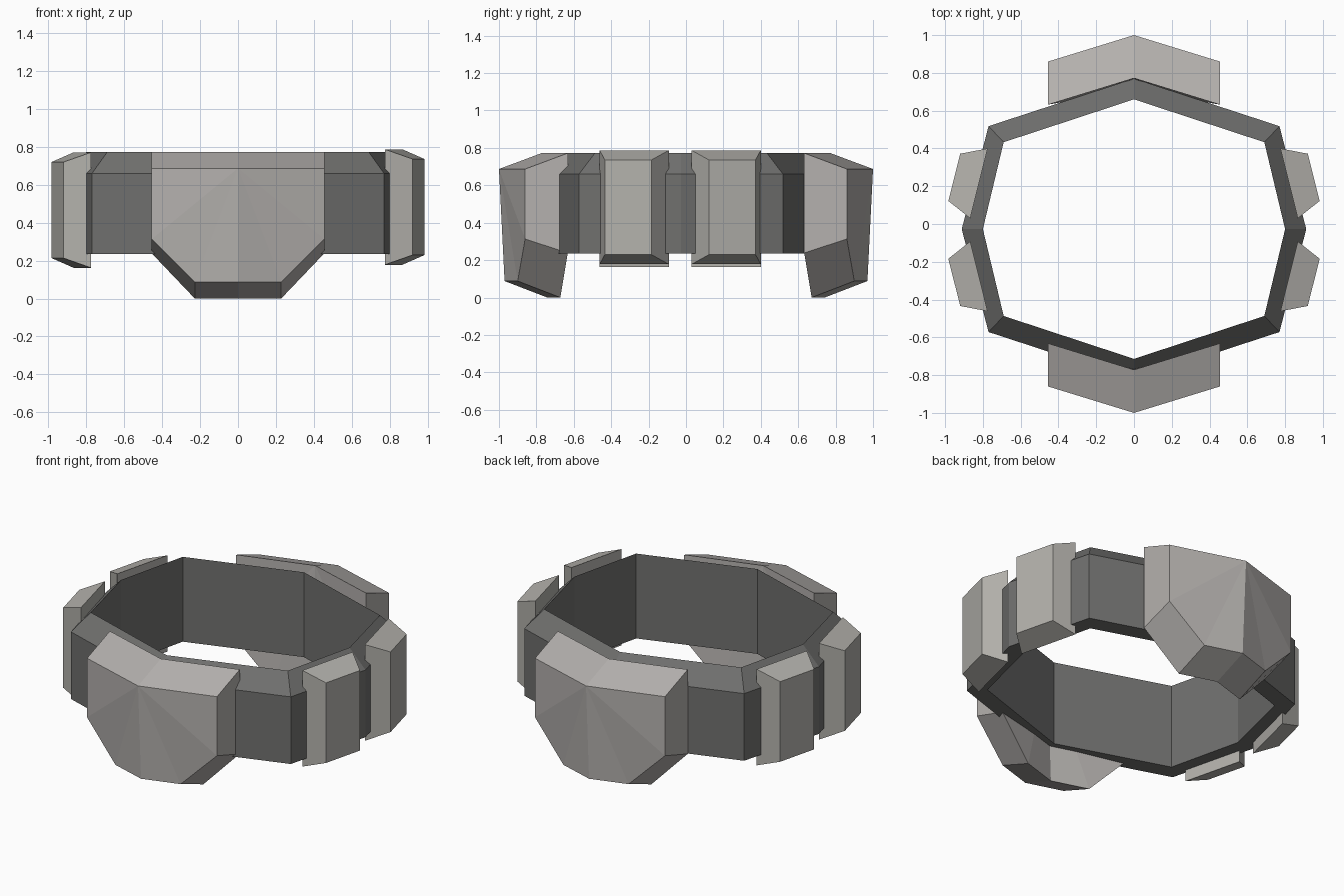
import bpy, bmesh

if "Cube" in bpy.data.objects:
    bpy.data.objects.remove(bpy.data.objects["Cube"])


def make_material(name, colour):
    mat = bpy.data.materials.new(name)
    mat.diffuse_color = (*colour, 1)
    mat.use_nodes = True
    mat.node_tree.nodes["Principled BSDF"].inputs["Base Color"].default_value = mat.diffuse_color
    return mat


DARK = make_material("dark_leather", (0.16, 0.16, 0.155))
PLATE = make_material("plate_grey", (0.46, 0.44, 0.425))
POUCH = make_material("pouch_grey", (0.45, 0.44, 0.41))


def make_mesh(name, points, faces, mat):
    mesh = bpy.data.meshes.new(name)
    bm = bmesh.new()
    vs = [bm.verts.new(p) for p in points]
    for f in faces:
        bm.faces.new([vs[i] for i in f])
    bmesh.ops.recalc_face_normals(bm, faces=bm.faces)
    bm.to_mesh(mesh)
    bm.free()
    mesh.materials.append(mat)
    obj = bpy.data.objects.new(name, mesh)
    bpy.context.collection.objects.link(obj)
    return obj


def slab(name, inner, outer, mat):
    """Closed solid between two outlines, caps fanned from the first point."""
    n = len(inner)
    faces = [(i, (i + 1) % n, n + (i + 1) % n, n + i) for i in range(n)]
    for base in (0, n):
        faces += [(base, base + i, base + i + 1) for i in range(1, n - 1)]
    return make_mesh(name, inner + outer, faces, mat)


# Belt: eight-sided ring with a top edge sloping up to the inside
CY = -0.027


def octagon(end, corner_x, corner_y, side, z):
    quarter = [(0, end), (corner_x, corner_y), (side, 0), (corner_x, -corner_y),
               (0, -end), (-corner_x, -corner_y), (-side, 0), (-corner_x, corner_y)]
    return [(x, y + CY, z) for x, y in quarter]


out_size, in_size = (0.797, 0.77, 0.545, 0.912), (0.687, 0.69, 0.46, 0.80)
rings = [octagon(*out_size, 0.235), octagon(*out_size, 0.66),
         octagon(*in_size, 0.772), octagon(*in_size, 0.235)]
belt_faces = []
for r in range(4):
    for i in range(8):
        j, s = (i + 1) % 8, (r + 1) % 4
        belt_faces.append((r * 8 + i, r * 8 + j, s * 8 + j, s * 8 + i))
make_mesh("belt_ring", sum(rings, []), belt_faces, DARK)


# Front and back plates: pointed outwards along the centre line
def plate_outline(half, side):
    """half runs from the top centre to the bottom centre."""
    pts = half + [(-x, y, z) for x, y, z in half[-2:0:-1]]
    return [(x, y * side, z) for x, y, z in pts]


plate_in = [(0, 0.772, 0.772), (0.455, 0.632, 0.772), (0.455, 0.632, 0.238),
            (0.228, 0.672, 0.0), (0, 0.742, 0.0)]
plate_out = [(0, 1.0, 0.687), (0.455, 0.86, 0.687), (0.455, 0.86, 0.313),
             (0.228, 0.90, 0.088), (0, 0.97, 0.088)]
for name, side in (("front_plate", -1), ("back_plate", 1)):
    slab(name, plate_outline(plate_in, side), plate_outline(plate_out, side), PLATE)


# Side pouches: bevelled boxes, two on each side of the belt
def pouch_outline(p, q, low, high, sx, sy):
    pts = [(*p, low), (*q, low), (*q, high), (*p, high)]
    drop = 0.004 if sx > 0 else -0.012
    # the front pouches sit slightly further forward
    shift = -0.008 if sy < 0 else 0
    return [(x * sx, CY + (y - CY) * sy + shift, z + drop) for x, y, z in pts]


for sx, side_name in ((1, "right"), (-1, "left")):
    for sy, end_name in ((1, "back"), (-1, "front")):
        slab(f"{side_name}_{end_name}_pouch",
             pouch_outline((0.775, 0.40), (0.867, 0.03), 0.174, 0.783, sx, sy),
             pouch_outline((0.92, 0.372), (0.983, 0.122), 0.225, 0.732, sx, sy),
             POUCH)
